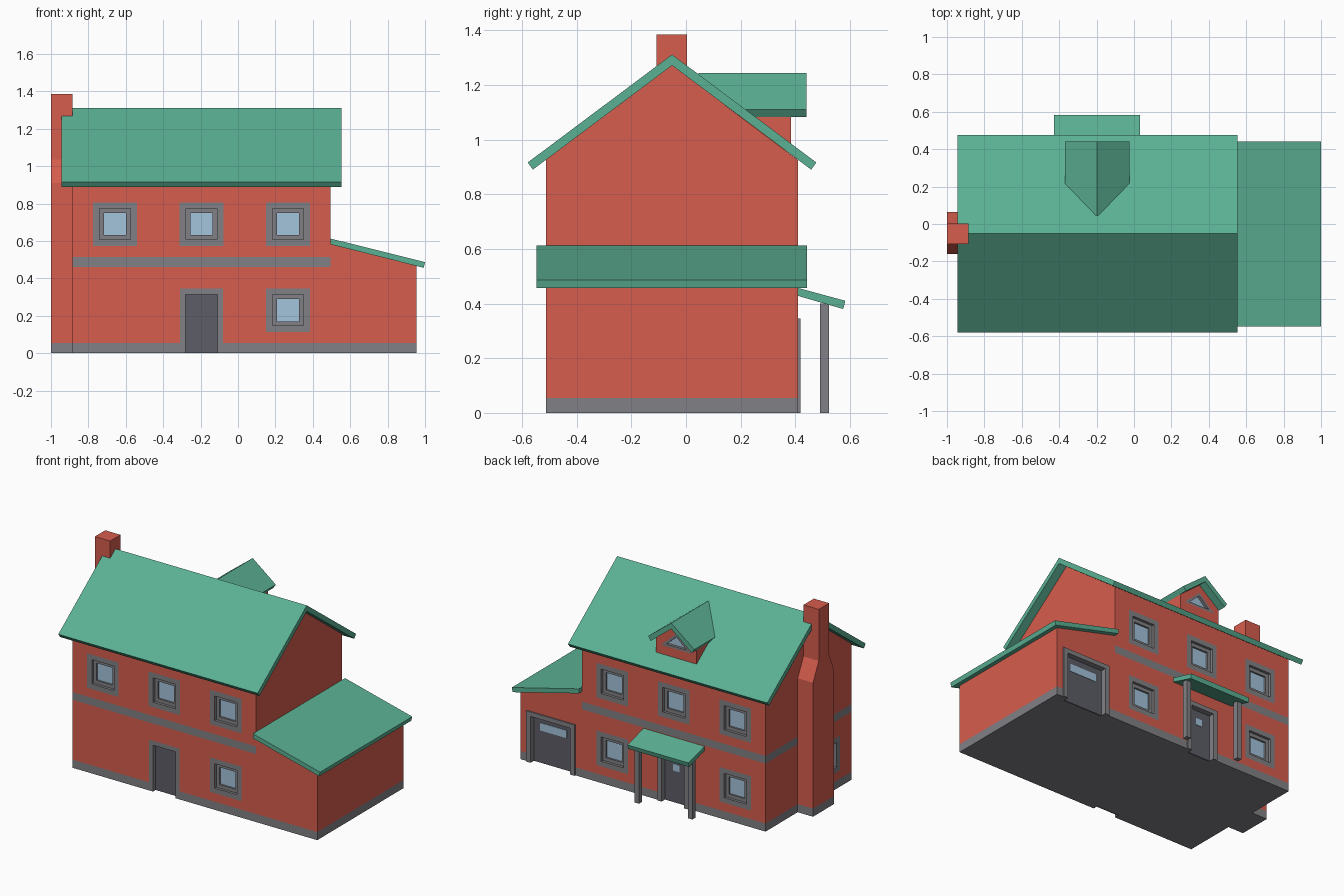
import bpy, bmesh
from mathutils import Matrix, Vector
from math import pi

if "Cube" in bpy.data.objects:
    bpy.data.objects.remove(bpy.data.objects["Cube"])


def material(name, rgb):
    m = bpy.data.materials.new(name)
    m.diffuse_color = (*rgb, 1)
    m.use_nodes = True
    m.node_tree.nodes["Principled BSDF"].inputs["Base Color"].default_value = m.diffuse_color
    return m


BRICK = material("brick", (0.67, 0.11, 0.075))
ROOF = material("roof_green", (0.105, 0.44, 0.295))
STONE = material("stone", (0.22, 0.22, 0.24))
DOOR = material("door_grey", (0.11, 0.11, 0.135))
GLASS = material("glass", (0.37, 0.55, 0.72))

cutters = bpy.data.collections.new("cutters")
bpy.context.scene.collection.children.link(cutters)


def finish(name, bm, mats, matrix=None, coll=None):
    bmesh.ops.recalc_face_normals(bm, faces=bm.faces)
    me = bpy.data.meshes.new(name)
    bm.to_mesh(me)
    bm.free()
    for m in mats:
        me.materials.append(m)
    ob = bpy.data.objects.new(name, me)
    ob.matrix_world = matrix or Matrix()
    (coll or bpy.context.scene.collection).objects.link(ob)
    return ob


def prism(name, pts, axis, a, b, mat, matrix=None, coll=None, bands=()):
    """Extrude a profile along x (pts = y,z) or y (pts = x,z); bands = stone z ranges."""
    bm = bmesh.new()
    place = (lambda p, t: (t, *p)) if axis == "x" else (lambda p, t: (p[0], t, p[1]))
    f = bm.faces.new([bm.verts.new(place(p, a)) for p in pts])
    new = bmesh.ops.extrude_face_region(bm, geom=[f])["geom"]
    shift = Vector((b - a, 0, 0) if axis == "x" else (0, b - a, 0))
    bmesh.ops.translate(bm, vec=shift, verts=[v for v in new if isinstance(v, bmesh.types.BMVert)])
    for z in (z for band in bands for z in band if z > 0):
        bmesh.ops.bisect_plane(bm, geom=bm.verts[:] + bm.edges[:] + bm.faces[:],
                               plane_co=(0, 0, z), plane_no=(0, 0, 1))
    for f in bm.faces:
        z = f.calc_center_median().z
        f.material_index = int(any(lo - 1e-4 <= z < hi for lo, hi in bands))
    return finish(name, bm, [mat, STONE], matrix, coll)


def ring(name, outer, inner, d0, d1, mat, matrix, closed=True):
    """Frame between two outlines, from depth d0 to d1; open outlines give a door frame."""
    bm = bmesh.new()
    n = len(outer)
    vs = [[bm.verts.new((x, d, z)) for x, z in o]
          for o, d in ((outer, d0), (inner, d0), (inner, d1), (outer, d1))]
    for k in range(4):
        for i in range(n if closed else n - 1):
            j = (i + 1) % n
            bm.faces.new((vs[k][i], vs[k][j], vs[(k + 1) % 4][j], vs[(k + 1) % 4][i]))
    if not closed:
        for i in (0, n - 1):
            bm.faces.new([loop[i] for loop in vs])
    return finish(name, bm, [mat], matrix)


def rect(x0, x1, z0, z1):
    return [(x0, z0), (x0, z1), (x1, z1), (x1, z0)]


def cutter(name, pts, matrix):
    pts = [(x, z - 0.01 if z == 0 else z) for x, z in pts]
    ob = prism(name + "_cutter", pts, "y", -0.02, 0.04, BRICK, matrix, cutters)
    ob.hide_render = True
    ob.display_type = "WIRE"


# Wall frames: local x along the wall, local y pointing into the house
FRONT = Matrix.Translation((0, -0.513, 0))
BACK = Matrix.Translation((0, 0.41, 0)) @ Matrix.Rotation(pi, 4, "Z")
LEFT = Matrix.Translation((-0.885, 0, 0)) @ Matrix.Rotation(-pi / 2, 4, "Z")
DORMER = Matrix.Translation((-0.197, 0.385, 0)) @ Matrix.Rotation(pi, 4, "Z")


def window(name, wall, c, z):
    o, s, g = (rect(c - r, c + r, z - r, z + r) for r in (0.117, 0.083, 0.059))
    cutter(name, o, wall)
    ring(name + "_surround", o, s, 0, 0.04, STONE, wall)
    ring(name + "_sash", s, g, 0.018, 0.04, STONE, wall)
    prism(name + "_glass", g, "y", 0.03, 0.04, GLASS, wall)


def door(name, wall, c, half, jamb, front, pane=None):
    o = rect(c - half, c + half, 0, 0.345)
    i = rect(c - half + jamb, c + half - jamb, 0, 0.315)
    cutter(name, o, wall)
    ring(name + "_frame", o, i, front, 0.04, STONE, wall, closed=False)
    prism(name + "_panel", i, "y", 0.028, 0.04, DOOR, wall)
    if pane:
        w, z0, z1 = pane
        prism(name + "_pane", rect(c - w, c + w, z0, z1), "y", 0.025, 0.03, GLASS, wall)


# Walls with stone plinth and floor band
PLINTH, BAND = (0, 0.055), (0.462, 0.514)
house = prism("house_walls", [(-0.513, 0), (0.41, 0), (0.41, 0.925), (-0.051, 1.271), (-0.513, 0.925)],
              "x", -0.885, 0.495, BRICK, bands=(PLINTH, BAND))
garage = prism("garage_walls", [(0.495, 0), (0.955, 0), (0.955, 0.467), (0.495, 0.582)],
               "y", -0.513, 0.41, BRICK, bands=(PLINTH,))
dormer = prism("dormer_walls", [(-0.349, 0.96), (-0.045, 0.96), (-0.045, 1.085), (-0.197, 1.207), (-0.349, 1.085)],
               "y", 0.1, 0.385, BRICK)

# Roofs
prism("main_roof", [(-0.579, 0.916), (-0.051, 1.311), (0.477, 0.916), (0.458, 0.89), (-0.051, 1.271), (-0.56, 0.89)],
      "x", -0.945, 0.553, ROOF)
prism("garage_roof", [(0.495, 0.613), (1.0, 0.487), (0.993, 0.457), (0.495, 0.582)],
      "y", -0.547, 0.442, ROOF)
prism("dormer_roof", [(-0.37, 1.11), (-0.197, 1.244), (-0.024, 1.11), (-0.043, 1.082), (-0.197, 1.204), (-0.351, 1.082)],
      "y", 0.045, 0.44, ROOF)

# Porch
prism("porch_roof", [(0.41, 0.457), (0.583, 0.41), (0.575, 0.38), (0.41, 0.428)],
      "x", -0.427, 0.032, ROOF)
for side, x in (("left", 0.003), ("right", -0.398)):
    prism("porch_post_" + side, rect(x - 0.017, x + 0.017, 0, 0.4), "y", 0.49, 0.524, STONE)

# Chimney, narrowing above the upper floor
prism("chimney", [(-0.16, 0), (0.065, 0), (0.065, 0.91), (0.003, 1.035), (0.003, 1.385),
                  (-0.108, 1.385), (-0.108, 1.035), (-0.16, 0.91)],
      "x", -1.0, -0.885, BRICK, bands=(PLINTH,))

# Windows
for i, x in enumerate((-0.657, -0.195, 0.267)):
    window(f"front_upper_window_{i}", FRONT, x, 0.69)
    window(f"back_upper_window_{i}", BACK, -x, 0.69)
    if i != 1:
        window(f"back_lower_window_{i}", BACK, -x, 0.23)
window("front_lower_window", FRONT, 0.267, 0.23)
window("side_lower_window", LEFT, 0.27, 0.23)

# Doors
door("front_door", FRONT, -0.195, 0.116, 0.031, 0)
door("porch_door", BACK, 0.195, 0.116, 0.031, -0.009, (0.024, 0.215, 0.262))
door("garage_door", BACK, -0.727, 0.182, 0.034, -0.009, (0.1, 0.22, 0.272))

# Triangular dormer window
tri = [[(-w, z0), (0, z1), (w, z0)] for w, z0, z1 in ((0.115, 1.045, 1.15), (0.075, 1.06, 1.129))]
cutter("dormer_window", tri[0], DORMER)
ring("dormer_window_frame", *tri, 0, 0.04, STONE, DORMER)
prism("dormer_window_glass", tri[1], "y", 0.018, 0.04, GLASS, DORMER)

# Cut the openings into the walls
for wall in (house, garage, dormer):
    mod = wall.modifiers.new("openings", "BOOLEAN")
    mod.operation = "DIFFERENCE"
    mod.operand_type = "COLLECTION"
    mod.collection = cutters
    mod.solver = "EXACT"
